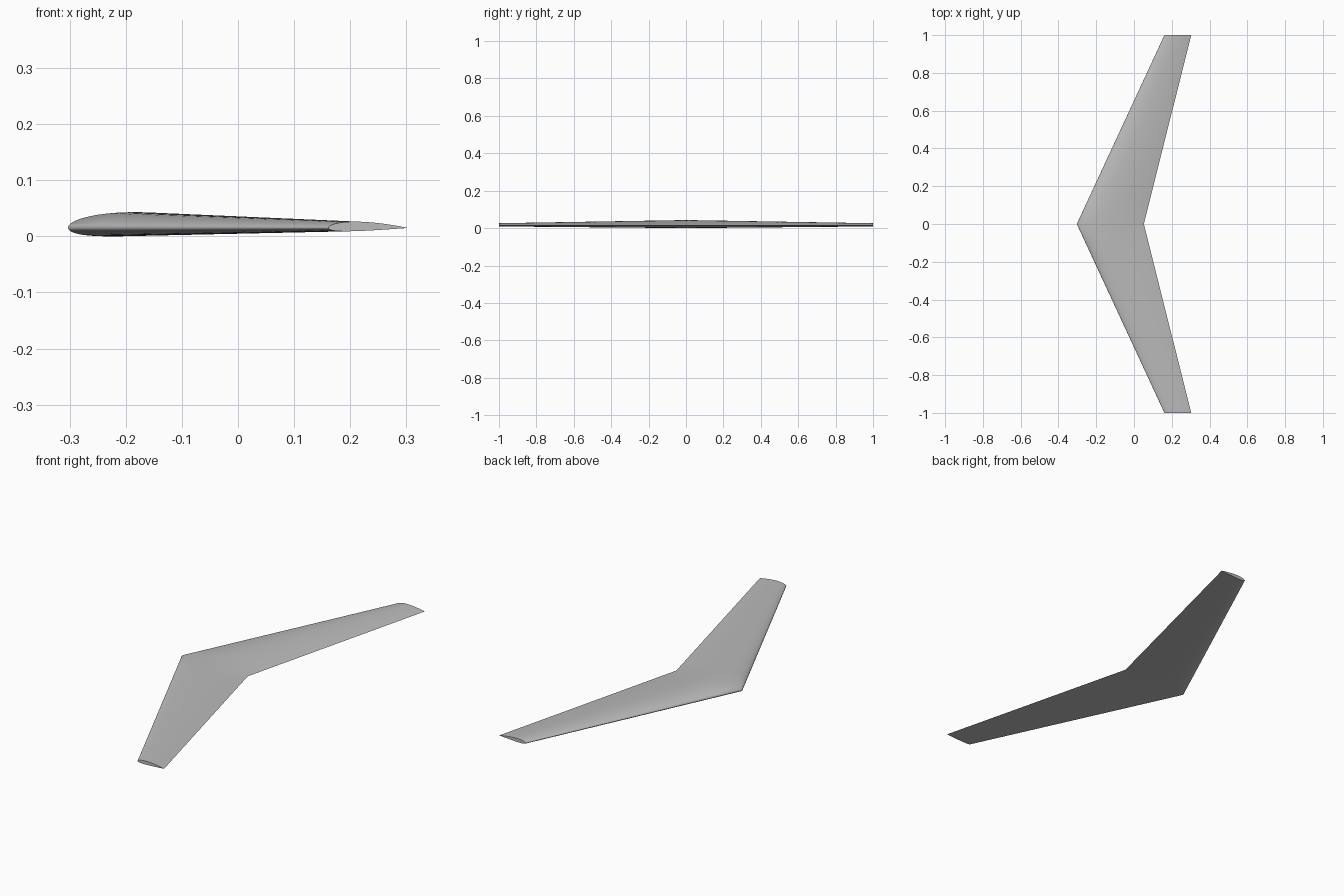
import bpy, bmesh, math

cube = bpy.data.objects.get("Cube")
if cube:
    bpy.data.objects.remove(cube)

CAMBER, CAMBER_POS, THICK = 0.02, 0.4, 0.12
CHORD_Z = 0.015
STEPS = 40       # points along each side of the section
SPANS = 10       # panels on each half wing
ROOT = (-0.303, 0.355)   # leading edge x, chord
TIP = (0.161, 0.142)


def foil_point(t, side):
    """Point on a cambered section of unit chord; side is 1 above, -1 below."""
    half = 5 * THICK * (0.2969 * math.sqrt(t) - 0.126 * t - 0.3516 * t**2
                        + 0.2843 * t**3 - 0.1036 * t**4)
    p = CAMBER_POS
    q = p if t < p else 1 - p
    base = 0 if t < p else 1 - 2 * p
    line = CAMBER / q**2 * (base + 2 * p * t - t * t)
    tilt = math.atan(2 * CAMBER / q**2 * (p - t))
    return t - side * half * math.sin(tilt), line + side * half * math.cos(tilt)


# Section loop: trailing edge, over the top, around the nose, back below
ts = [(1 - math.cos(math.pi * i / STEPS)) / 2 for i in range(STEPS + 1)]
section = [foil_point(t, 1) for t in reversed(ts)]
section += [foil_point(t, -1) for t in ts[1:-1]]

# Loft the section from one tip through the root to the other tip
bm = bmesh.new()
rings = []
for k in range(-SPANS, SPANS + 1):
    y = k / SPANS
    lead, chord = (a + (b - a) * abs(y) for a, b in zip(ROOT, TIP))
    rings.append([bm.verts.new((lead + chord * x, y, CHORD_Z + chord * z))
                  for x, z in section])
n = len(section)
for a, b in zip(rings, rings[1:]):
    for i in range(n):
        j = (i + 1) % n
        bm.faces.new((a[i], a[j], b[j], b[i]))

# Flat tip caps
bm.faces.new(rings[0])
bm.faces.new(rings[-1])
bmesh.ops.recalc_face_normals(bm, faces=bm.faces)

mesh = bpy.data.meshes.new("swept_wing")
bm.to_mesh(mesh)
bm.free()
wing = bpy.data.objects.new("swept_wing", mesh)
bpy.context.collection.objects.link(wing)

# Plain grey skin
colour = (0.5, 0.5, 0.5, 1)
grey = bpy.data.materials.new("plain_grey")
grey.use_nodes = True
grey.diffuse_color = colour
grey.node_tree.nodes["Principled BSDF"].inputs["Base Color"].default_value = colour
mesh.materials.append(grey)

# Smooth skin with crisp tips and trailing edge
bpy.ops.object.select_all(action="DESELECT")
wing.select_set(True)
bpy.context.view_layer.objects.active = wing
bpy.ops.object.shade_smooth_by_angle(angle=math.radians(30))
